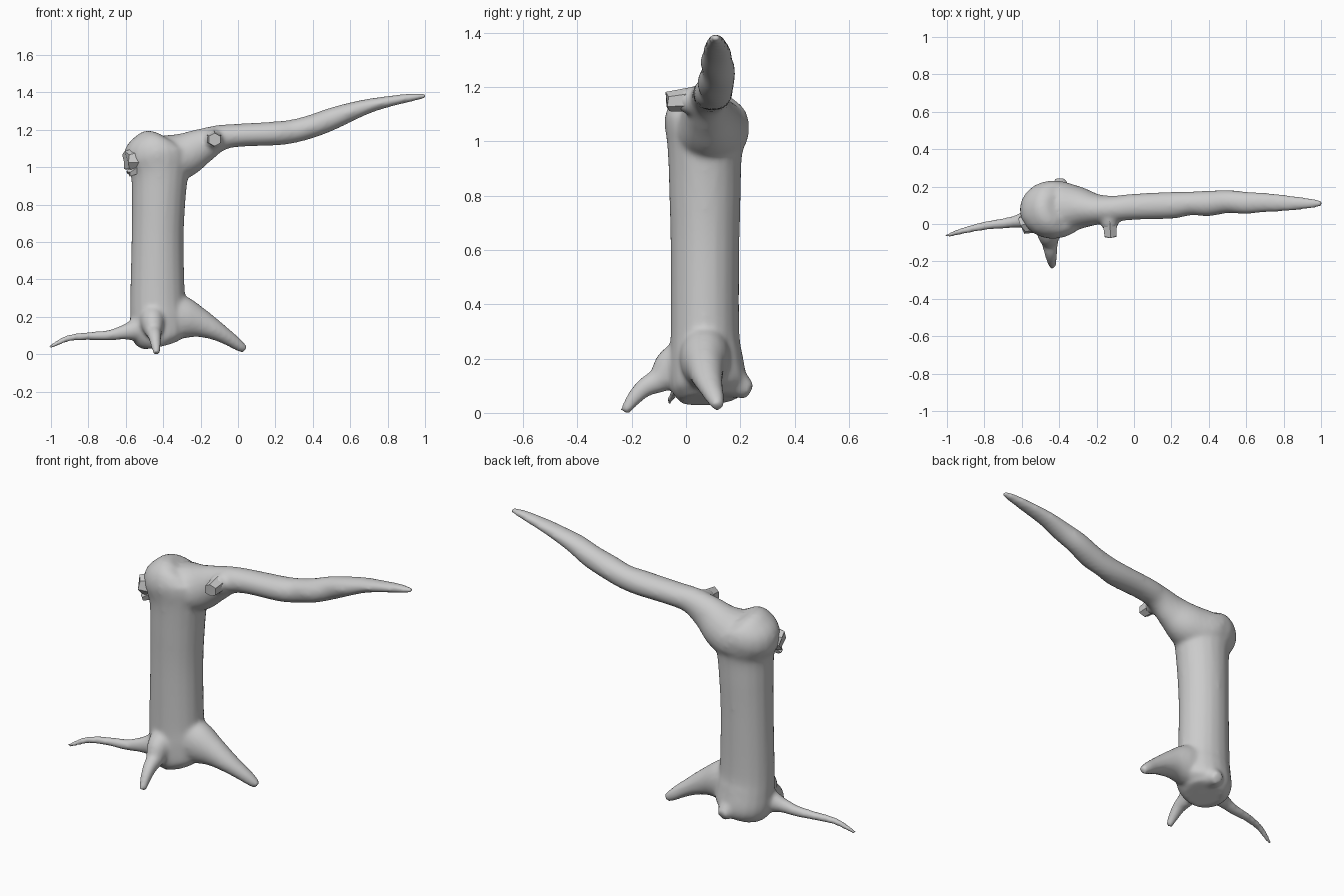
import bpy, bmesh, math
from mathutils import Vector

SIDES = 20


def spline(pts, steps=5):
    """Catmull-Rom through rows of (x, y, z, side radius, other radius)."""
    out = []
    for i in range(len(pts) - 1):
        a, b, c, d = (pts[max(0, min(len(pts) - 1, i + k))] for k in (-1, 0, 1, 2))
        for s in range(steps):
            t = s / steps
            out.append([0.5 * (2 * q + (r - p) * t + (2 * p - 5 * q + 4 * r - u) * t * t
                               + (3 * q - p - 3 * r + u) * t ** 3)
                        for p, q, r, u in zip(a, b, c, d)])
    return out + [list(pts[-1])]


def tube(bm, pts, ref):
    """Closed elliptical tube along a path; ref fixes the section's roll."""
    rows = spline(pts)
    rings = []
    for i, row in enumerate(rows):
        tan = Vector(rows[min(i + 1, len(rows) - 1)][:3]) - Vector(rows[max(i - 1, 0)][:3])
        side = tan.cross(Vector(ref)).normalized()
        other = side.cross(tan).normalized()
        ring = []
        for k in range(SIDES):
            a = 2 * math.pi * k / SIDES
            ring.append(bm.verts.new(Vector(row[:3]) + side * row[3] * math.cos(a)
                                     + other * row[4] * math.sin(a)))
        rings.append(ring)
    for lo, hi in zip(rings, rings[1:]):
        for k in range(SIDES):
            n = (k + 1) % SIDES
            bm.faces.new((lo[k], lo[n], hi[n], hi[k]))
    bm.faces.new(rings[0][::-1])
    bm.faces.new(rings[-1])


def add_object(name, bm):
    bmesh.ops.recalc_face_normals(bm, faces=bm.faces)
    me = bpy.data.meshes.new(name)
    bm.to_mesh(me)
    bm.free()
    ob = bpy.data.objects.new(name, me)
    bpy.context.collection.objects.link(ob)
    return ob


bm = bmesh.new()

# Trunk with swollen top
tube(bm, [(-.41, .09, .05, .10, .11), (-.42, .085, .1, .15, .14), (-.425, .075, .2, .153, .135),
          (-.43, .07, .3, .147, .127), (-.43, .07, .6, .14, .127), (-.425, .07, .8, .143, .132),
          (-.42, .07, .95, .153, .137), (-.425, .075, 1.03, .178, .152),
          (-.435, .078, 1.085, .175, .155), (-.43, .085, 1.14, .12, .13),
          (-.42, .09, 1.165, .05, .07)], (0, 1, 0))

# Long branch
tube(bm, [(-.48, .08, 1.05, .14, .10), (-.4, .083, 1.04, .15, .128), (-.3, .085, 1.06, .118, .122),
          (-.2, .078, 1.11, .083, .097), (-.1, .082, 1.155, .07, .071), (0, .092, 1.17, .07, .062),
          (.2, .1, 1.18, .072, .064), (.3, .11, 1.193, .064, .063), (.4, .11, 1.22, .068, .062),
          (.5, .12, 1.257, .062, .06), (.6, .113, 1.295, .06, .05), (.7, .115, 1.327, .052, .039),
          (.8, .112, 1.35, .045, .03), (.93, .11, 1.373, .03, .022), (1.005, .11, 1.382, .016, .014)],
     (0, 0, 1))

# Roots: left, front, right, and the short flare at the back
tube(bm, [(-.47, .04, .15, .09, .09), (-.55, .03, .13, .058, .06), (-.62, .015, .115, .036, .038),
          (-.7, .003, .1, .028, .028), (-.8, -.01, .097, .024, .022), (-.9, -.033, .087, .019, .019),
          (-.96, -.05, .062, .016, .016), (-1.01, -.064, .036, .011, .011)], (0, 0, 1))
tube(bm, [(-.45, .02, .19, .09, .1), (-.455, -.05, .16, .065, .08), (-.45, -.1, .12, .045, .048),
          (-.445, -.15, .095, .036, .037), (-.44, -.195, .05, .028, .028),
          (-.435, -.228, .002, .018, .018)], (0, 0, 1))
tube(bm, [(-.39, .07, .22, .1, .13), (-.28, .07, .19, .09, .11), (-.2, .072, .165, .07, .078),
          (-.12, .08, .127, .056, .054), (-.05, .095, .085, .043, .04), (0, .11, .05, .034, .032),
          (.038, .118, .022, .022, .022)], (0, 0, 1))
tube(bm, [(-.41, .08, .18, .1, .1), (-.4, .15, .13, .075, .075), (-.395, .2, .1, .05, .05),
          (-.39, .238, .08, .03, .03)], (0, 0, 1))

# Swelling under the front twig stub
tube(bm, [(-.13, .08, 1.15, .06, .06), (-.13, .01, 1.15, .05, .05), (-.127, -.03, 1.15, .034, .034)],
     (0, 0, 1))

# Blend everything into one continuous skin
tree = add_object("trunk_branch_and_roots", bm)
rm = tree.modifiers.new("fuse", 'REMESH')
rm.mode = 'VOXEL'
rm.voxel_size = 0.011
rm.use_smooth_shade = True
sm = tree.modifiers.new("blend", 'SMOOTH')
sm.factor = 0.5
sm.iterations = 10


# Broken stubs: short faceted pegs with a flat or tilted end
def stub(name, start, end, r0, r1, sides, jag=0.0):
    b = bmesh.new()
    axis = Vector(end) - Vector(start)
    bmesh.ops.create_cone(b, cap_ends=True, segments=sides, radius1=r0, radius2=r1,
                          depth=axis.length)
    for i, v in enumerate(v for v in b.verts if v.co.z > 0):
        v.co.z += jag * (-1) ** i
    rot = axis.to_track_quat('Z', 'Y')
    mid = (Vector(start) + Vector(end)) / 2
    for v in b.verts:
        v.co = rot @ v.co + mid
    return add_object(name, b)


stub("front_twig_stub", (-.13, .02, 1.155), (-.125, -.068, 1.147), .045, .036, 6, .004)
stub("left_broken_knot", (-.53, .02, 1.04), (-.598, -.005, 1.035), .07, .05, 7, .006)
stub("left_knot_splinter", (-.54, 0, .99), (-.583, -.01, .965), .03, .018, 5, .005)
